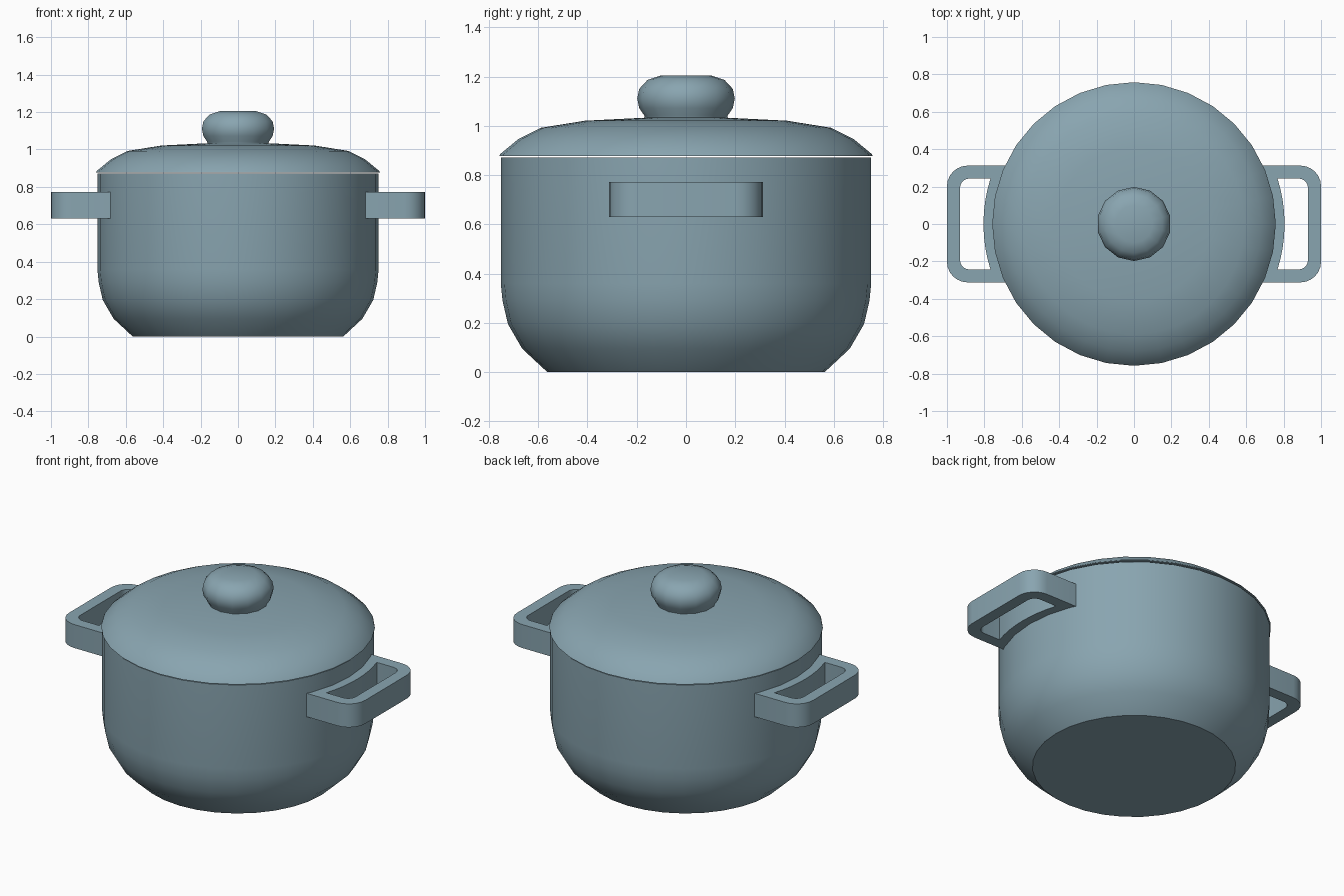
import bpy, bmesh, math

if "Cube" in bpy.data.objects:
    bpy.data.objects.remove(bpy.data.objects["Cube"])

mat = bpy.data.materials.new("blue_grey_enamel")
mat.diffuse_color = (0.25, 0.375, 0.435, 1)
mat.use_nodes = True
mat.node_tree.nodes["Principled BSDF"].inputs["Base Color"].default_value = mat.diffuse_color


def finish(ob):
    ob.data.materials.clear()
    ob.data.materials.append(mat)
    bpy.ops.object.select_all(action='DESELECT')
    ob.select_set(True)
    bpy.context.view_layer.objects.active = ob
    bpy.ops.object.shade_smooth_by_angle(angle=math.radians(38))


def lathe(name, profile, segs):
    """Spin an (r, z) profile that starts and ends on the axis."""
    bm = bmesh.new()
    rings = []
    for r, z in profile:
        if r == 0:
            rings.append([bm.verts.new((0, 0, z))] * segs)
        else:
            angs = [math.pi / 2 + 2 * math.pi * i / segs for i in range(segs)]
            rings.append([bm.verts.new((r * math.cos(a), r * math.sin(a), z)) for a in angs])
    for a, b in zip(rings, rings[1:]):
        for i in range(segs):
            j = (i + 1) % segs
            quad = list(dict.fromkeys((a[i], a[j], b[j], b[i])))
            bm.faces.new(quad)
    bmesh.ops.recalc_face_normals(bm, faces=bm.faces)
    me = bpy.data.meshes.new(name)
    bm.to_mesh(me)
    bm.free()
    ob = bpy.data.objects.new(name, me)
    bpy.context.collection.objects.link(ob)
    finish(ob)


# Hollow pot with rounded bottom
lathe("pot_body", [(0, 0), (0.563, 0), (0.665, 0.095), (0.723, 0.195), (0.745, 0.29),
                   (0.752, 0.36), (0.752, 0.872), (0.70, 0.872), (0.70, 0.32),
                   (0.62, 0.12), (0.52, 0.04), (0, 0.04)], 32)
# Domed lid, floating just above the rim
lathe("lid", [(0, 0.878), (0.758, 0.878), (0.754, 0.886), (0.68, 0.947), (0.59, 0.992),
              (0.41, 1.021), (0.17, 1.033), (0, 1.035)], 32)
# Round knob
lathe("lid_knob", [(0, 1.02), (0.165, 1.025), (0.17, 1.043), (0.19, 1.072), (0.198, 1.11),
                   (0.19, 1.15), (0.156, 1.187), (0.10, 1.205), (0, 1.205)], 14)


def loop(x_out, y_half, corner, r_in):
    """Rounded bracket outline whose pot side follows an arc of radius r_in."""
    pts = []
    cx, cy = x_out - corner, y_half - corner
    for s in (-1, 1):
        for k in range(7):
            a = math.radians(-90 + 15 * k if s < 0 else 15 * k)
            pts.append((cx + corner * math.cos(a), s * cy + corner * math.sin(a)))
    a0 = math.asin(y_half / r_in)
    for k in range(9):
        a = a0 * (1 - k / 4)
        pts.append((r_in * math.cos(a), r_in * math.sin(a)))
    return pts


# Side handles: outline with a hole, extruded
cu = bpy.data.curves.new("handle_outline", 'CURVE')
cu.dimensions = '2D'
cu.fill_mode = 'BOTH'
cu.extrude = 0.0715
for pts in (loop(1.0, 0.312, 0.11, 0.74), loop(0.93, 0.243, 0.05, 0.805)):
    sp = cu.splines.new('POLY')
    sp.points.add(len(pts) - 1)
    for p, (x, y) in zip(sp.points, pts):
        p.co = (x, y, 0, 1)
    sp.use_cyclic_u = True
tmp = bpy.data.objects.new("handle_outline", cu)
bpy.context.collection.objects.link(tmp)
bpy.context.view_layer.update()
me = bpy.data.meshes.new_from_object(tmp.evaluated_get(bpy.context.evaluated_depsgraph_get()))
bpy.data.objects.remove(tmp)
bm = bmesh.new()
bm.from_mesh(me)
bmesh.ops.remove_doubles(bm, verts=bm.verts, dist=0.0005)
bmesh.ops.recalc_face_normals(bm, faces=bm.faces)
bm.to_mesh(me)
bm.free()
for name, rot in (("right_handle", 0), ("left_handle", math.pi)):
    ob = bpy.data.objects.new(name, me.copy())
    ob.location.z = 0.7015
    ob.rotation_euler.z = rot
    bpy.context.collection.objects.link(ob)
    finish(ob)
